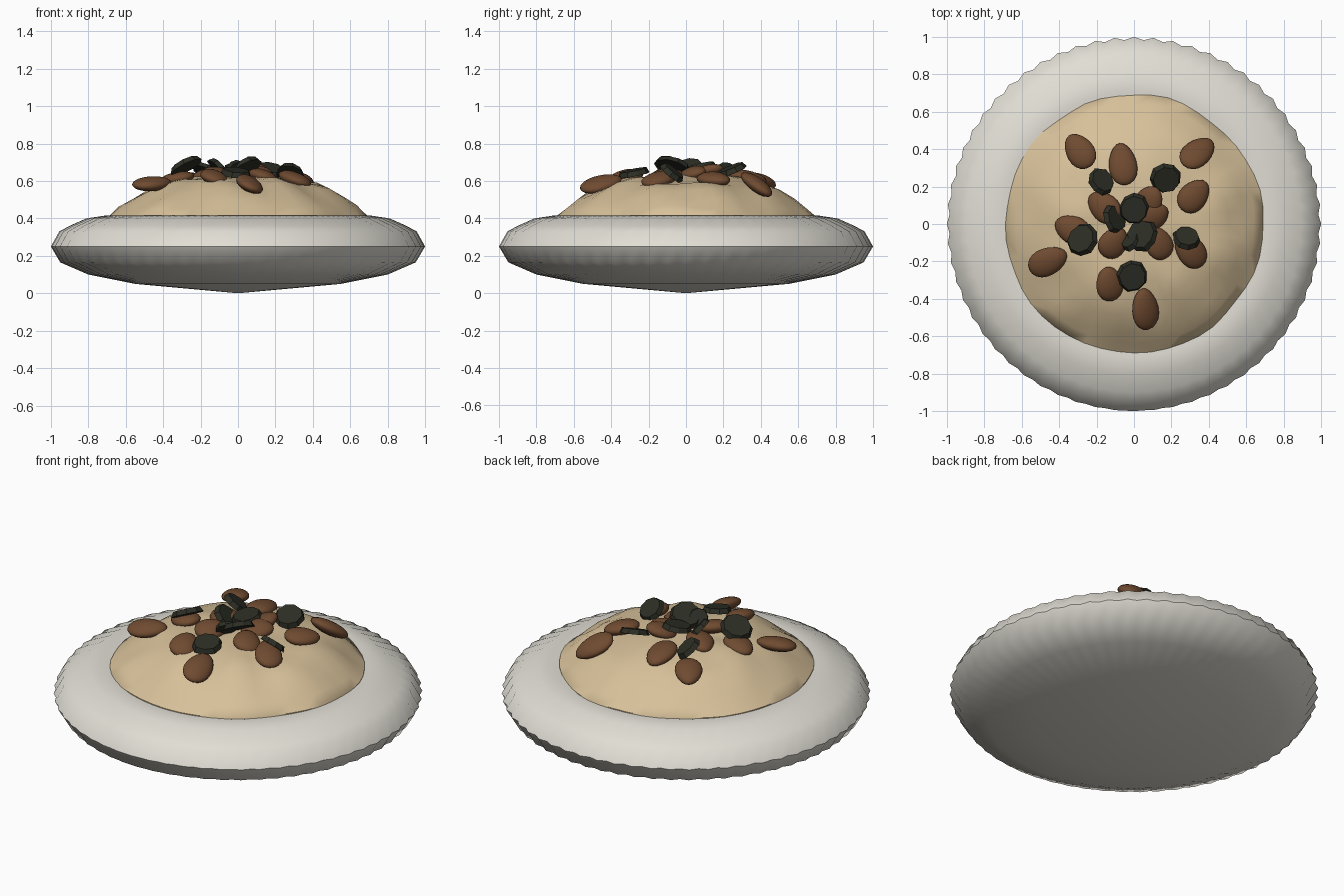
import bpy, bmesh, math
from mathutils import Vector, Matrix, noise

if "Cube" in bpy.data.objects:
    bpy.data.objects.remove(bpy.data.objects["Cube"])


def material(name, rgb):
    m = bpy.data.materials.new(name)
    m.use_nodes = True
    m.diffuse_color = (*rgb, 1)
    m.node_tree.nodes["Principled BSDF"].inputs["Base Color"].default_value = (*rgb, 1)
    return m


WHITE = material("warm white", (0.75, 0.73, 0.66))
CREAM = material("cream", (0.68, 0.53, 0.32))
BROWN = material("nut brown", (0.16, 0.07, 0.03))
DARK = material("dark olive", (0.025, 0.027, 0.018))


def make_object(name, bm, mat, smooth_angle=None):
    bmesh.ops.recalc_face_normals(bm, faces=bm.faces)
    mesh = bpy.data.meshes.new(name)
    bm.to_mesh(mesh)
    bm.free()
    mesh.materials.append(mat)
    obj = bpy.data.objects.new(name, mesh)
    bpy.context.collection.objects.link(obj)
    if smooth_angle:
        bpy.ops.object.select_all(action="DESELECT")
        obj.select_set(True)
        bpy.context.view_layer.objects.active = obj
        bpy.ops.object.shade_smooth_by_angle(angle=math.radians(smooth_angle))
    return obj


def lathe(profile, count, shape):
    """Rings around z; a profile point at radius zero becomes a pole."""
    bm = bmesh.new()
    rings = []
    for r, z in profile:
        n = count if r > 0 else 1
        rings.append([bm.verts.new(shape(r, z, math.tau * i / count, i)) for i in range(n)])
    for a, b in zip(rings, rings[1:]):
        for i in range(count):
            j = (i + 1) % count
            corners = [a[i % len(a)], a[j % len(a)], b[j % len(b)], b[i % len(b)]]
            bm.faces.new(list(dict.fromkeys(corners)))
    return bm


# Bowl with a finely scalloped rim
def scallop(r, z, angle, i):
    if r > 0.75:
        r -= 0.016 * (i % 2) * abs(math.sin(angle * 0.5 + 0.8)) ** 0.5
    return (r * math.cos(angle), r * math.sin(angle), z)


bowl_profile = [(0, 0), (0.55, 0.05), (0.8, 0.1), (0.95, 0.165), (1, 0.25),
                (0.955, 0.33), (0.9, 0.36), (0.81, 0.4), (0.71, 0.415), (0.6, 0.39), (0, 0.37)]
make_object("bowl", lathe(bowl_profile, 120, scallop), WHITE, 50)


# Lumpy mound filling the bowl
def lump(r, z, angle, i):
    x, y = math.cos(angle), math.sin(angle)
    wobble = noise.noise(Vector((x * 2.2, y * 2.2, 3)))
    r *= 1 + 0.03 * wobble
    p = Vector((r * x, r * y, 0))
    p.z = z + (0.03 * noise.noise(p * 5) if z > 0.42 else 0)
    return p


mound_profile = [(0.69, 0.39), (0.69, 0.415), (0.64, 0.455), (0.58, 0.5), (0.5, 0.55),
                 (0.42, 0.585), (0.33, 0.605), (0.22, 0.618), (0.11, 0.625), (0, 0.63)]
make_object("mound", lathe(mound_profile, 48, lump), CREAM, 50)


def place(bm, position, slope, angle):
    """Turn about z, lean so the surface rises by slope in x and y, then move."""
    normal = Vector((-slope[0], -slope[1], 1))
    lean = normal.to_track_quat("Z", "Y").to_matrix().to_4x4()
    lean = Vector((0, 0, 1)).rotation_difference(normal).to_matrix().to_4x4()
    turn = Matrix.Rotation(math.radians(angle), 4, "Z")
    bm.transform(Matrix.Translation(position) @ lean @ turn)


# Nuts: x, y, z, slope x, slope y, turn, length
nuts = [
    (-0.29, 0.39, 0.6, 0.2, -0.2, 125, 0.21),
    (-0.06, 0.32, 0.62, 0, -0.2, 98, 0.23),
    (0.34, 0.38, 0.58, -0.2, -0.6, 45, 0.23),
    (0.32, 0.15, 0.61, -0.2, 0, 48, 0.2),
    (-0.16, 0.09, 0.63, 0.2, 0, 140, 0.2),
    (-0.33, -0.03, 0.61, 0.2, 0, 155, 0.2),
    (-0.46, -0.2, 0.585, 0, 0.2, 25, 0.22),
    (-0.11, -0.1, 0.635, -0.2, 0.2, 55, 0.18),
    (0.13, -0.1, 0.625, -0.3, 0, 120, 0.19),
    (0.08, 0.12, 0.645, 0.3, 0.2, 60, 0.18),
    (0.1, 0.04, 0.64, -0.1, 0.3, 30, 0.18),
    (0.3, -0.14, 0.61, -0.3, 0.1, 130, 0.22),
    (-0.13, -0.32, 0.62, -0.3, 0.2, 102, 0.19),
    (0.06, -0.455, 0.585, -0.45, 0.2, 100, 0.23),
]
for k, (x, y, z, sx, sy, turn, length) in enumerate(nuts):
    bm = bmesh.new()
    bmesh.ops.create_uvsphere(bm, u_segments=20, v_segments=12, radius=0.5)
    for v in bm.verts:
        taper = 1 - 0.3 * v.co.x
        v.co = Vector((v.co.x * length, v.co.y * 0.15 * taper, v.co.z * 0.075))
    place(bm, (x, y, z), (sx, sy), turn)
    make_object(f"nut_{k + 1}", bm, BROWN, 60)

# Dark chips: x, y, z, slope x, slope y, turn, radius
chips = [
    (-0.17, 0.23, 0.65, -0.6, -0.5, 20, 0.075),
    (0.17, 0.24, 0.66, -0.15, 0.4, 10, 0.085),
    (0, 0.08, 0.675, 0.1, 0.2, 0, 0.085),
    (-0.1, 0.03, 0.665, -1.1, -0.3, 30, 0.08),
    (-0.28, -0.08, 0.685, 0.5, -0.3, 15, 0.09),
    (0.04, -0.06, 0.68, 0.5, -0.4, 40, 0.09),
    (-0.01, -0.28, 0.645, -0.1, 0.2, 5, 0.085),
    (0.28, -0.07, 0.645, -0.25, -0.8, 25, 0.075),
    (-0.02, -0.09, 0.665, 0.9, -0.9, 60, 0.06),
]
for k, (x, y, z, sx, sy, turn, radius) in enumerate(chips):
    bm = bmesh.new()
    bmesh.ops.create_cone(bm, cap_ends=True, segments=9, radius1=radius,
                          radius2=radius * 0.85, depth=0.028)
    for v in bm.verts:
        v.co *= 1 + 0.12 * noise.noise(Vector((v.co.x * 20, v.co.y * 20, k * 1.7)))
    place(bm, (x, y, z), (sx, sy), turn)
    make_object(f"chip_{k + 1}", bm, DARK)
